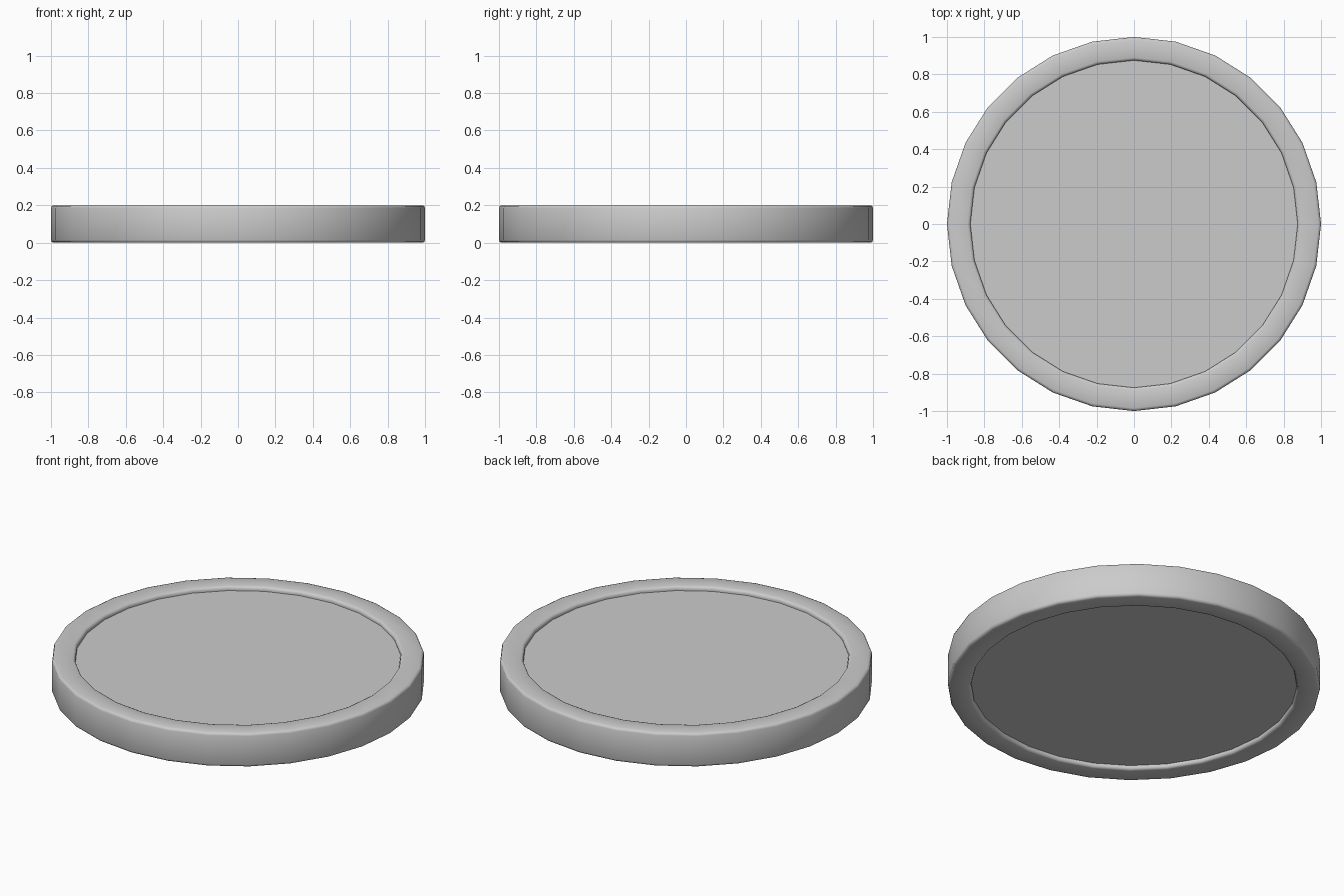
import bpy, bmesh, math

if "Cube" in bpy.data.objects:
    bpy.data.objects.remove(bpy.data.objects["Cube"])

SIDES = 28
HEIGHT = 0.2
R_OUT, R_IN = 1.0, 0.875
RECESS = 0.025
B = 0.015


def corner(cx, cz, start):
    """Quarter-round edge of the rim section, three points."""
    return [(cx + B * math.cos(math.radians(start + a)),
             cz + B * math.sin(math.radians(start + a))) for a in (0, 45, 90)]


# Half section from the bottom centre, round the rim, to the top centre
profile = [(R_IN, RECESS)]
profile += corner(R_IN + B, B, 180)
profile += corner(R_OUT - B, B, 270)
profile += corner(R_OUT - B, HEIGHT - B, 0)
profile += corner(R_IN + B, HEIGHT - B, 90)
profile += [(R_IN, HEIGHT - RECESS)]

# Coin-like disc: spin the section and cap both recessed faces
bm = bmesh.new()
rings = []
for r, z in profile:
    rings.append([bm.verts.new((r * math.cos(2 * math.pi * i / SIDES),
                                r * math.sin(2 * math.pi * i / SIDES), z))
                  for i in range(SIDES)])
for a, b in zip(rings, rings[1:]):
    for i in range(SIDES):
        j = (i + 1) % SIDES
        bm.faces.new((a[i], a[j], b[j], b[i]))
bm.faces.new(rings[0][::-1])
bm.faces.new(rings[-1])
bmesh.ops.recalc_face_normals(bm, faces=bm.faces)

mesh = bpy.data.meshes.new("rimmed_disc")
bm.to_mesh(mesh)
bm.free()
disc = bpy.data.objects.new("rimmed_disc", mesh)
bpy.context.collection.objects.link(disc)

# Smooth rim, crisp line where the wall meets the recessed face
bpy.context.view_layer.objects.active = disc
disc.select_set(True)
bpy.ops.object.shade_smooth_by_angle(angle=math.radians(50))
